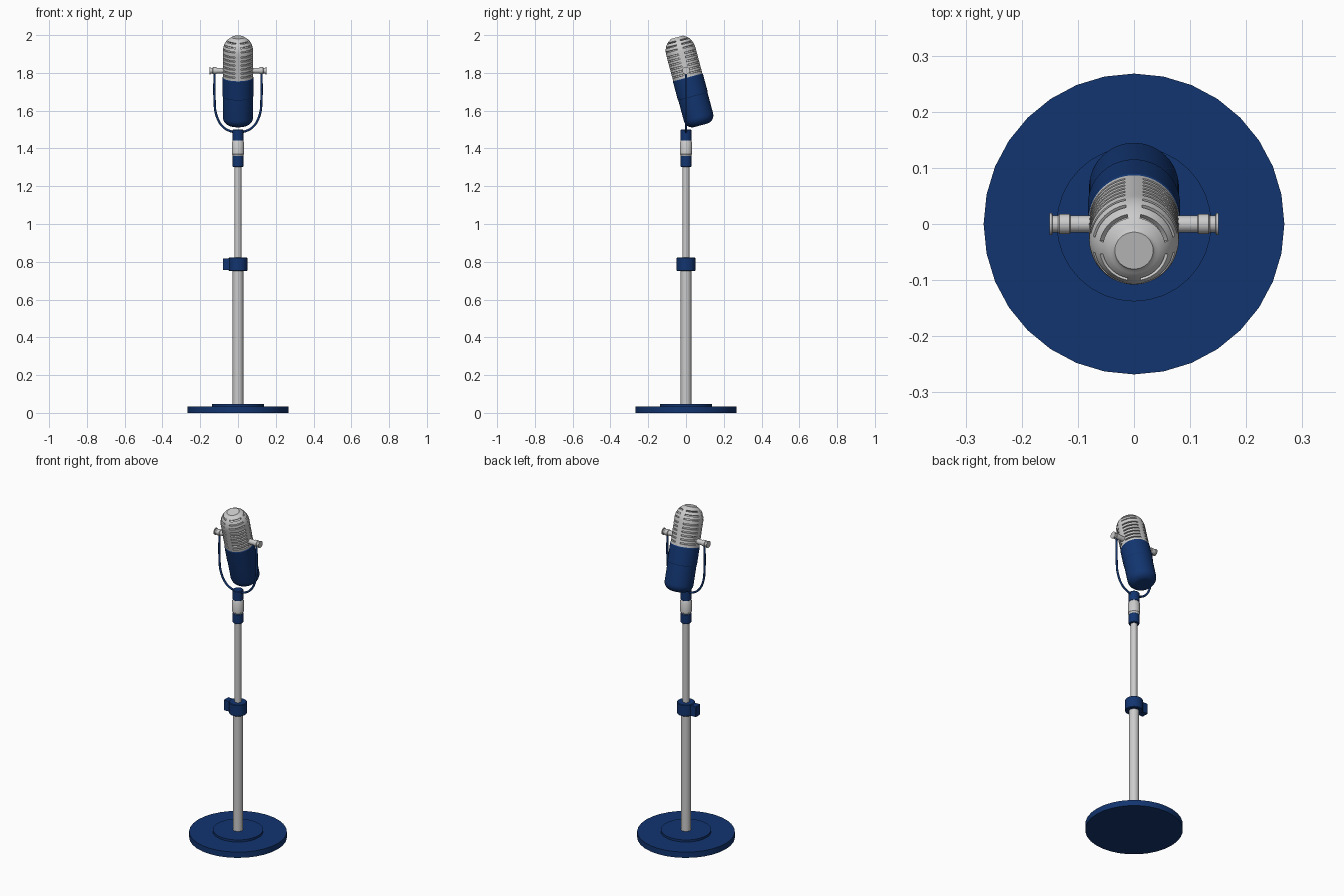
import bpy, bmesh, math
from math import sin, cos, pi, radians

if "Cube" in bpy.data.objects:
    bpy.data.objects.remove(bpy.data.objects["Cube"])

blue = bpy.data.materials.new("navy_paint")
blue.diffuse_color = (0.006, 0.035, 0.16, 1)
blue.use_nodes = True
blue.node_tree.nodes["Principled BSDF"].inputs["Base Color"].default_value = blue.diffuse_color

PIVOT = (0, 0, 1.812)
TILT = (radians(15), 0, 0)


def finish(obj, mat=None):
    if mat:
        obj.data.materials.append(mat)
    bpy.ops.object.select_all(action='DESELECT')
    obj.select_set(True)
    bpy.context.view_layer.objects.active = obj
    bpy.ops.object.shade_smooth_by_angle(angle=radians(30))
    return obj


def lathe(name, profile, mat=None, sides=32, loc=(0, 0, 0), rot=(0, 0, 0), slot_rows=()):
    """Revolve (radius, height) points listed bottom to top; cap both ends."""
    bm = bmesh.new()
    rings = [[bm.verts.new((r * cos(2 * pi * j / sides), r * sin(2 * pi * j / sides), z))
              for j in range(sides)] for r, z in profile]
    slots = []
    for i in range(len(rings) - 1):
        for j in range(sides):
            k = (j + 1) % sides
            f = bm.faces.new((rings[i][j], rings[i][k], rings[i + 1][k], rings[i + 1][j]))
            if i in slot_rows and 2 <= j % 16 <= 13:
                slots.append(f)
    bm.faces.new(rings[0][::-1])
    bm.faces.new(rings[-1])
    bm.normal_update()
    if slots:
        bmesh.ops.inset_region(bm, faces=slots, thickness=0.0005, depth=-0.009,
                               use_even_offset=True)
    me = bpy.data.meshes.new(name)
    bm.to_mesh(me)
    bm.free()
    obj = bpy.data.objects.new(name, me)
    bpy.context.collection.objects.link(obj)
    obj.location, obj.rotation_euler = loc, rot
    return finish(obj, mat)


def cyl(r, z0, z1, b=0.003):
    return [(r - b, z0), (r, z0 + b), (r, z1 - b), (r - b, z1)]


# Stand: stepped base, telescopic pole
lathe("base", [(0.268, 0), (0.268, 0.035), (0.138, 0.035), (0.138, 0.048)], blue)
lathe("lower_pole", [(0.028, 0.04), (0.028, 0.77)])
lathe("upper_pole", [(0.018, 0.76), (0.018, 1.31)])

# Height clamp with its tightening lug
lathe("clamp_collar", cyl(0.049, 0.752, 0.822), blue)
bpy.ops.mesh.primitive_cube_add(size=1, location=(-0.058, 0, 0.787))
lug = bpy.context.object
lug.name = "clamp_lug"
lug.scale = (0.044, 0.042, 0.062)
bev = lug.modifiers.new("bevel", 'BEVEL')
bev.width = 0.004
finish(lug, blue)

# Swivel joint under the yoke
lathe("joint_lower", cyl(0.029, 1.302, 1.362), blue)
lathe("joint_ring", [(0.027, 1.355), (0.029, 1.365), (0.033, 1.37), (0.033, 1.43),
                     (0.029, 1.437), (0.027, 1.445)])
lathe("joint_upper", cyl(0.029, 1.44, 1.5), blue)

# U-shaped yoke
half = [(0.124, 1.808), (0.124, 1.66), (0.114, 1.575), (0.08, 1.515), (0.035, 1.49)]
path = half + [(0, 1.486)] + [(-x, z) for x, z in reversed(half)]
cu = bpy.data.curves.new("yoke", 'CURVE')
cu.dimensions = '3D'
cu.bevel_depth = 0.006
cu.bevel_resolution = 3
cu.resolution_u = 8
cu.use_fill_caps = True
sp = cu.splines.new('BEZIER')
sp.bezier_points.add(len(path) - 1)
for p, (x, z) in zip(sp.bezier_points, path):
    p.co = (x, 0, z)
    p.handle_left_type = p.handle_right_type = 'AUTO'
yoke = bpy.data.objects.new("yoke", cu)
bpy.context.collection.objects.link(yoke)
cu.materials.append(blue)

# Pivot pins on both sides
pin = [(0.015, 0.07), (0.015, 0.113), (0.018, 0.115), (0.018, 0.133), (0.015, 0.135),
       (0.015, 0.145), (0.02, 0.146), (0.02, 0.151)]
for side, s in (("left", -1), ("right", 1)):
    lathe(side + "_pivot_pin", pin, sides=24, loc=PIVOT, rot=(0, s * pi / 2, 0))

# Microphone grille: slotted barrel and dome, flat cap on top
prof, rows = [(0.08, -0.038)], []
for k in range(6):
    u = -0.022 + 0.022 * k
    rows.append(len(prof))
    prof += [(0.08, u), (0.08, u + 0.008)]
for a in (4, 9, 14, 20, 26, 32, 39, 46, 53, 60, 67, 73):
    if a in (9, 26, 46):
        rows.append(len(prof))
    t = radians(a)
    prof.append((0.02 + 0.06 * cos(t), 0.105 + 0.077 * sin(t)))
prof += [(0.036, 0.180), (0.034, 0.183)]
lathe("grille", prof, sides=64, loc=PIVOT, rot=TILT, slot_rows=rows)

# Microphone body: rounded bottom, seam groove, upper band
body = [(0.035 + 0.045 * sin(radians(a)), -0.255 - 0.045 * cos(radians(a)))
        for a in range(0, 91, 10)]
body += [(0.08, -0.142), (0.082, -0.139), (0.082, -0.04), (0.08, -0.037)]
lathe("body", body, blue, sides=64, loc=PIVOT, rot=TILT)
